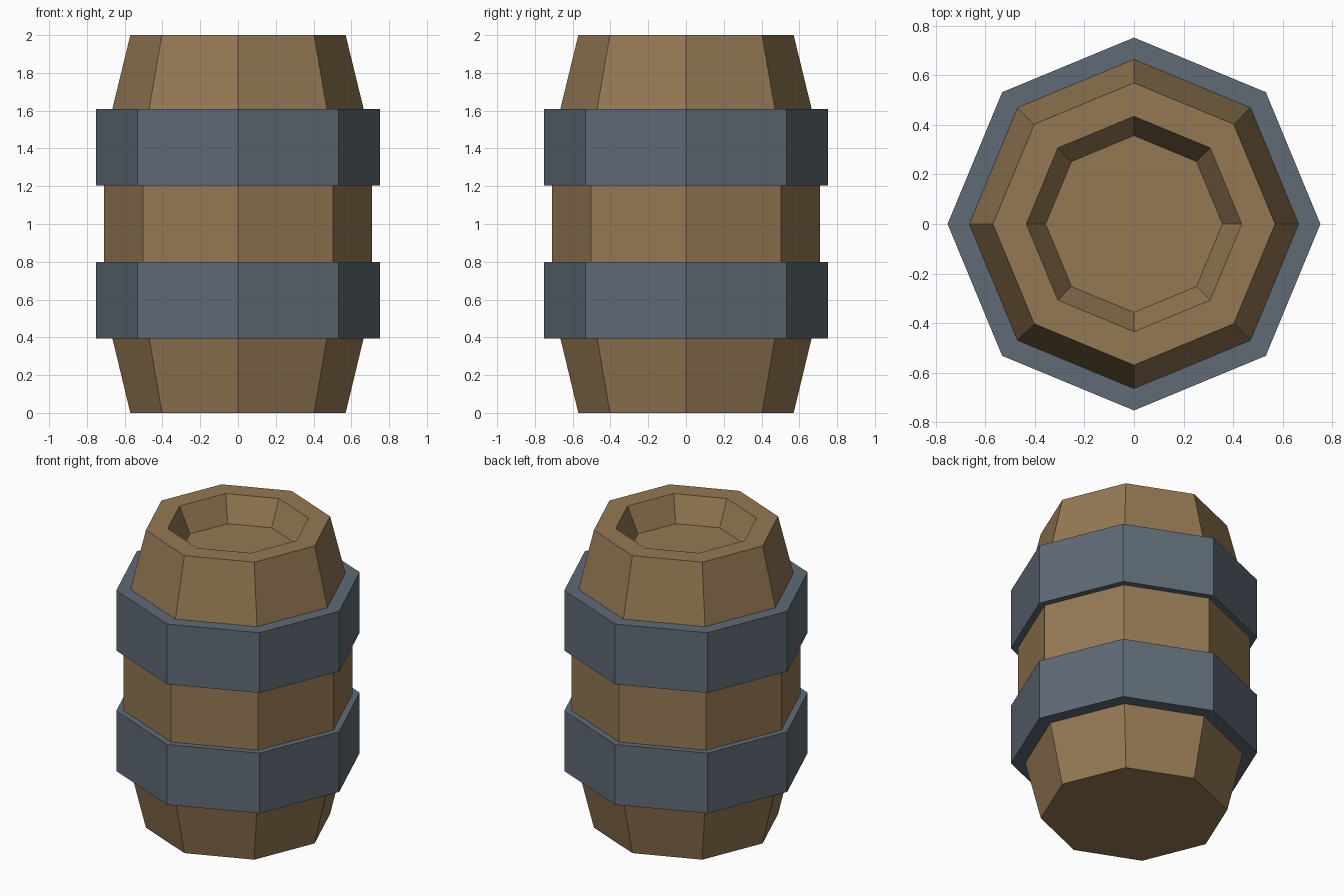
import bpy, bmesh
from math import cos, sin, pi

if "Cube" in bpy.data.objects:
    bpy.data.objects.remove(bpy.data.objects["Cube"])

SIDES = 8


def material(name, color):
    m = bpy.data.materials.new(name)
    m.diffuse_color = (*color, 1)
    m.use_nodes = True
    m.node_tree.nodes["Principled BSDF"].inputs["Base Color"].default_value = m.diffuse_color
    return m


def lathe(name, profile, mat, ring=False):
    """Turn an (r, z) profile into an octagonal solid; ring closes the profile on itself."""
    bm = bmesh.new()
    loops = [[bm.verts.new((r * cos(2 * pi * i / SIDES), r * sin(2 * pi * i / SIDES), z))
              for i in range(SIDES)] for r, z in profile]
    pairs = list(zip(loops, loops[1:]))
    if ring:
        pairs.append((loops[-1], loops[0]))
    for a, b in pairs:
        for i in range(SIDES):
            j = (i + 1) % SIDES
            bm.faces.new((a[i], a[j], b[j], b[i]))
    if not ring:
        bm.faces.new(loops[0][::-1])
        bm.faces.new(loops[-1])
    bmesh.ops.recalc_face_normals(bm, faces=bm.faces[:])
    mesh = bpy.data.meshes.new(name)
    bm.to_mesh(mesh)
    bm.free()
    mesh.materials.append(mat)
    ob = bpy.data.objects.new(name, mesh)
    bpy.context.collection.objects.link(ob)
    return ob


wood = material("wood", (0.30, 0.19, 0.088))
iron = material("iron", (0.115, 0.145, 0.18))

# Bulging wooden body with a tapered recess in the lid
lathe("barrel_body", [(0.57, 0), (0.665, 0.395), (0.71, 0.8), (0.71, 1.205),
                      (0.665, 1.61), (0.57, 2), (0.435, 2), (0.357, 1.833)], wood)

# Metal hoops, sunk slightly into the body
for name, z0, z1 in (("lower_hoop", 0.395, 0.8), ("upper_hoop", 1.205, 1.61)):
    lathe(name, [(0.64, z0), (0.753, z0), (0.753, z1), (0.64, z1)], iron, ring=True)
